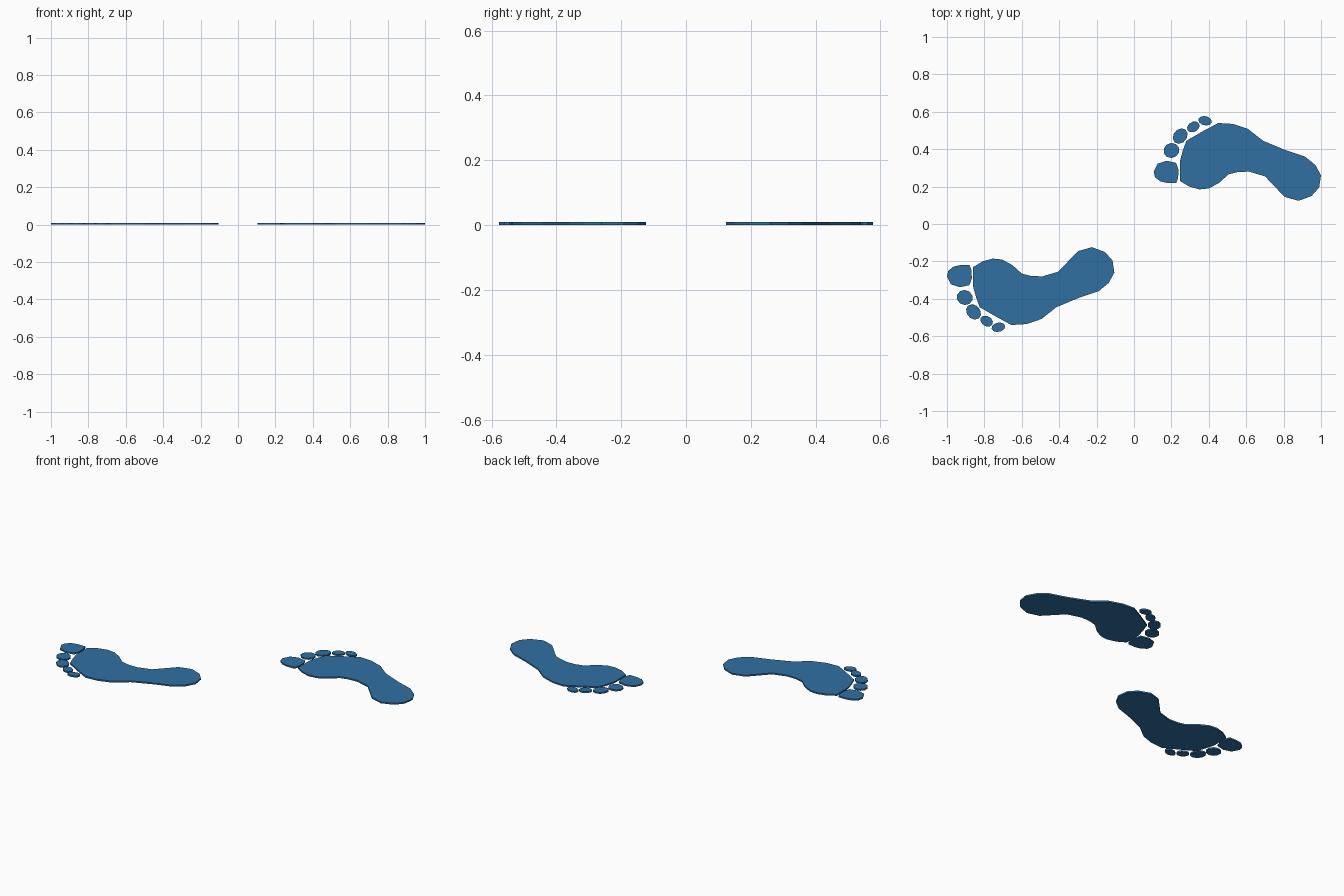
import bpy, bmesh, math

if "Cube" in bpy.data.objects:
    bpy.data.objects.remove(bpy.data.objects["Cube"])

THICK = 0.009   # thin flat slabs
SHIFT = -1.105  # second foot sits one stride further along -x

blue = bpy.data.materials.new("blue")
blue.diffuse_color = (0.03, 0.16, 0.36, 1)
blue.use_nodes = True
blue.node_tree.nodes["Principled BSDF"].inputs["Base Color"].default_value = blue.diffuse_color

# Sole outline, counter-clockwise from the inner ball of the foot
SOLE = [(.245, .23), (.295, .20), (.35, .185), (.40, .19), (.455, .22), (.505, .265),
        (.555, .278), (.615, .28), (.70, .255), (.805, .145), (.88, .124), (.95, .15),
        (.99, .195), (1.0, .26), (.97, .315), (.915, .36), (.81, .395), (.69, .445),
        (.61, .508), (.53, .535), (.45, .54), (.37, .497), (.28, .445), (.26, .39),
        (.245, .335)]

# Big toe outline, blunt on the side facing the sole
BIG_TOE = [(.105, .28), (.112, .25), (.14, .228), (.175, .22), (.226, .22), (.236, .245),
           (.238, .29), (.225, .327), (.175, .338), (.127, .323)]

# Small toes: centre x, y, half length, half width, tilt in degrees
SMALL_TOES = [(.200, .393, .043, .040, 20), (.247, .470, .045, .036, 50),
              (.317, .519, .036, .027, 30), (.380, .552, .037, .025, -12)]


def ellipse(cx, cy, a, b, tilt, n=10):
    t = math.radians(tilt)
    pts = []
    for i in range(n):
        u = 2 * math.pi * i / n
        x, y = a * math.cos(u), b * math.sin(u)
        pts.append((cx + x * math.cos(t) - y * math.sin(t),
                    cy + x * math.sin(t) + y * math.cos(t)))
    return pts


def slab(name, outline, mirrored):
    if mirrored:
        outline = [(x + SHIFT, -y) for x, y in reversed(outline)]
    bm = bmesh.new()
    face = bm.faces.new([bm.verts.new((x, y, 0)) for x, y in outline])
    top = bmesh.ops.extrude_face_region(bm, geom=[face], use_keep_orig=True)
    for v in top["geom"]:
        if isinstance(v, bmesh.types.BMVert):
            v.co.z = THICK
    bmesh.ops.recalc_face_normals(bm, faces=bm.faces)
    mesh = bpy.data.meshes.new(name)
    bm.to_mesh(mesh)
    bm.free()
    mesh.materials.append(blue)
    bpy.context.collection.objects.link(bpy.data.objects.new(name, mesh))


# Two footprints, the second mirrored across y and shifted along x
for side, mirrored in (("right", False), ("left", True)):
    slab(side + "_sole", SOLE, mirrored)
    slab(side + "_big_toe", BIG_TOE, mirrored)
    for i, toe in enumerate(SMALL_TOES):
        slab(f"{side}_toe_{i + 2}", ellipse(*toe), mirrored)
